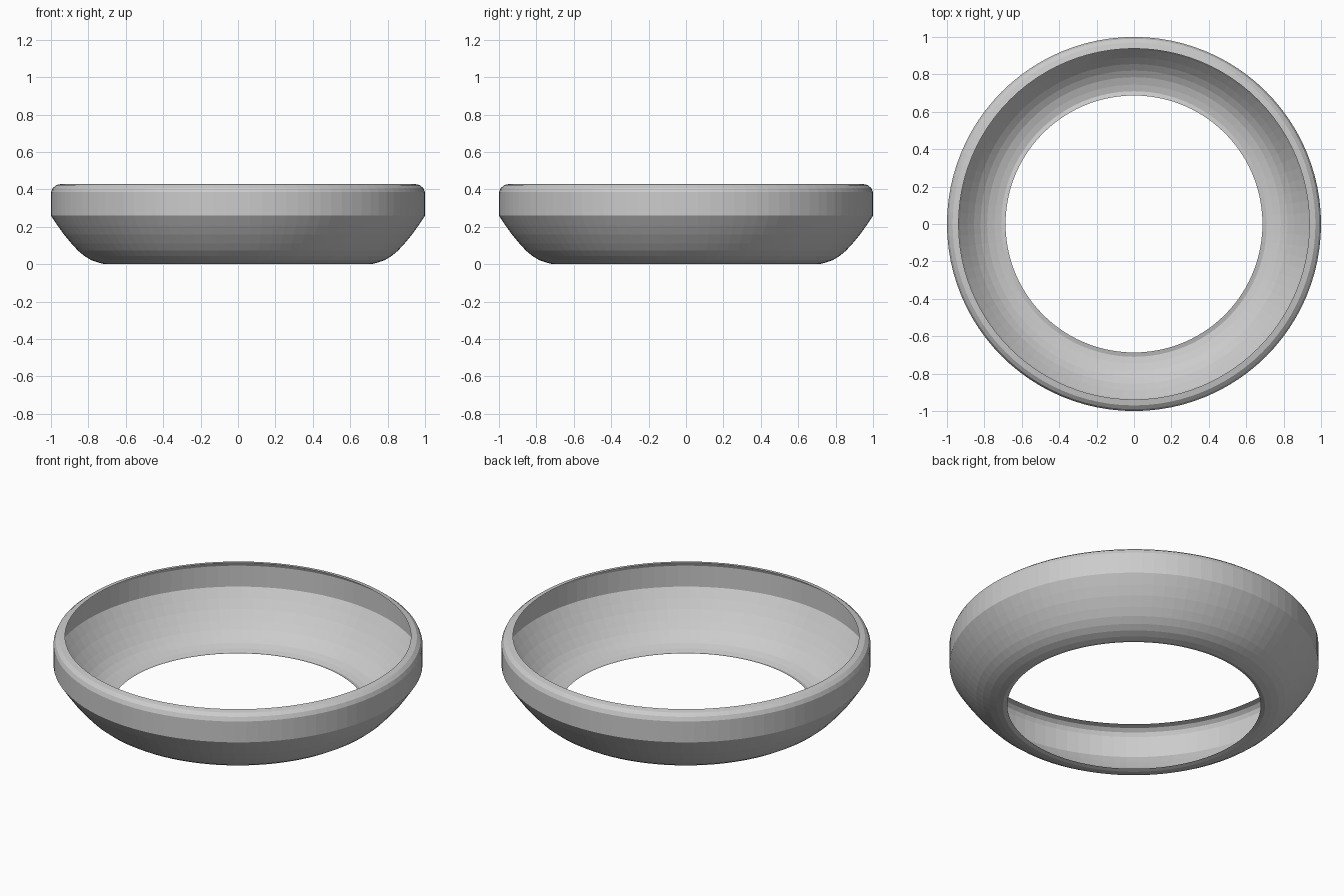
import bpy, bmesh, math

if "Cube" in bpy.data.objects:
    bpy.data.objects.remove(bpy.data.objects["Cube"])

SEGMENTS = 96

# Profile (radius, height): curved bowl side, straight wall, rolled-in lip
profile = [(0.687, 0.006), (0.71, 0.0), (0.745, 0.008), (0.785, 0.022),
           (0.82, 0.043), (0.855, 0.072), (0.89, 0.11), (0.93, 0.158),
           (0.965, 0.207), (1.0, 0.26),
           (1.0, 0.385), (0.99, 0.408), (0.97, 0.424), (0.938, 0.43)]

# Open ring shell: a single thin sheet spun around z
bm = bmesh.new()
rings = [[bm.verts.new((r * math.cos(2 * math.pi * i / SEGMENTS),
                        r * math.sin(2 * math.pi * i / SEGMENTS), z))
          for i in range(SEGMENTS)] for r, z in profile]
for lower, upper in zip(rings, rings[1:]):
    for i in range(SEGMENTS):
        j = (i + 1) % SEGMENTS
        bm.faces.new((lower[i], lower[j], upper[j], upper[i]))
mesh = bpy.data.meshes.new("ring_shell")
bm.to_mesh(mesh)
bm.free()
ring = bpy.data.objects.new("ring_shell", mesh)
bpy.context.collection.objects.link(ring)
